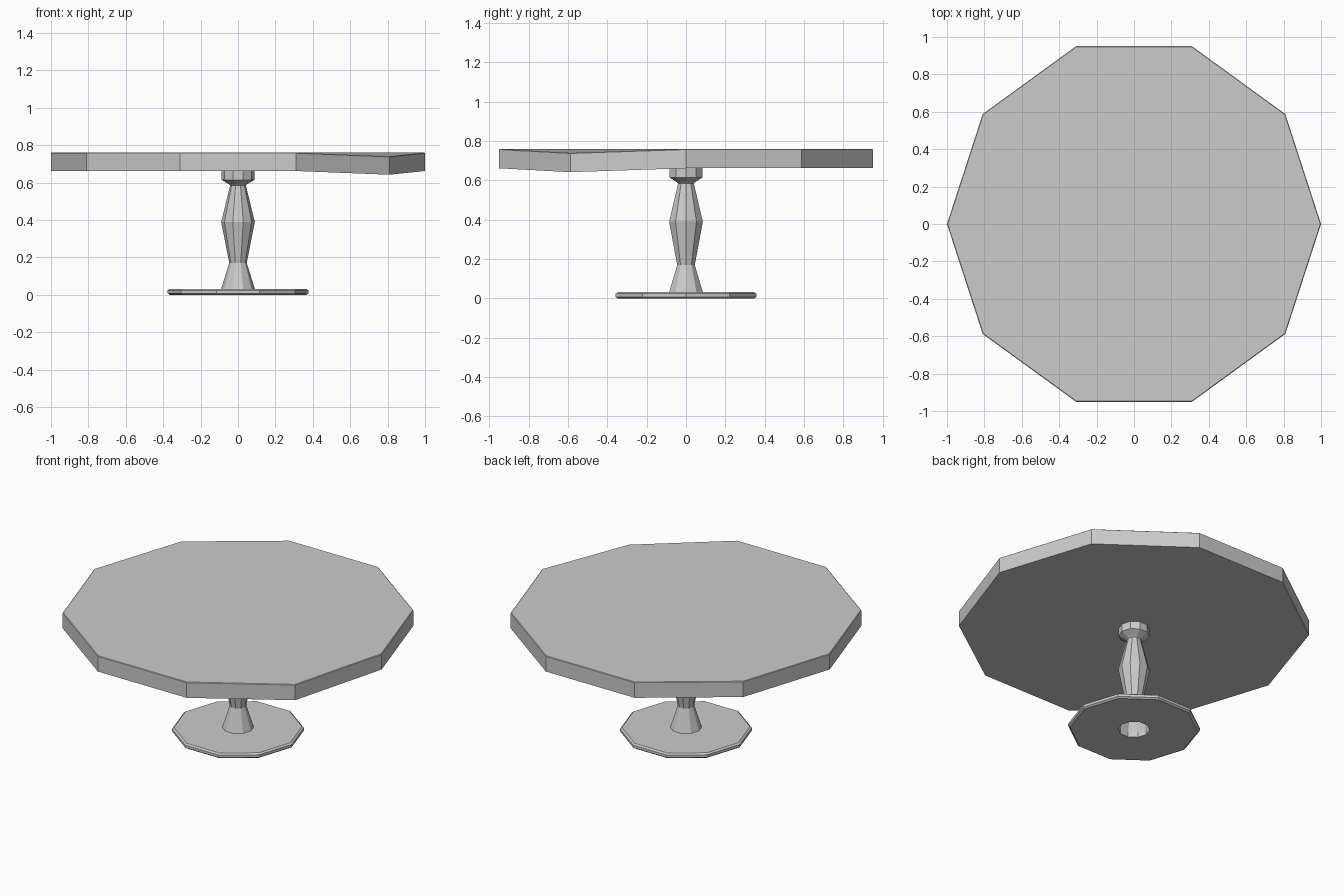
import bpy, bmesh
from math import cos, sin, pi

if "Cube" in bpy.data.objects:
    bpy.data.objects.remove(bpy.data.objects["Cube"])

SIDES = 10


def revolve(name, profile, cap_ends=False):
    """Ten-sided lathe of (radius, height) points around z."""
    bm = bmesh.new()
    rings = [[bm.verts.new((r * cos(2 * pi * i / SIDES), r * sin(2 * pi * i / SIDES), z))
              for i in range(SIDES)] for r, z in profile]
    for a, b in zip(rings, rings[1:]):
        for i in range(SIDES):
            j = (i + 1) % SIDES
            bm.faces.new((a[i], a[j], b[j], b[i]))
    if cap_ends:
        bm.faces.new(rings[0][::-1])
        bm.faces.new(rings[-1])
    mesh = bpy.data.meshes.new(name)
    bm.to_mesh(mesh)
    bm.free()
    obj = bpy.data.objects.new(name, mesh)
    bpy.context.collection.objects.link(obj)
    return obj


# Table top, with its front right corner sagging slightly
top = revolve("table_top", [(1, 0.662), (1, 0.757), (0.996, 0.76)], cap_ends=True)
for v in top.data.vertices:
    if v.co.x > 0.75 and -0.7 < v.co.y < -0.5:
        v.co.z -= 0.02

# Flat foot with softened rim, open in the middle underneath
revolve("foot_plate", [(0.09, 0), (0.365, 0), (0.376, 0.008), (0.376, 0.024),
                       (0.365, 0.032), (0.09, 0.032)])

# Hollow turned pedestal
revolve("pedestal", [(0.09, 0), (0.09, 0.032), (0.047, 0.17), (0.09, 0.39),
                     (0.042, 0.585), (0.05, 0.592), (0.088, 0.615), (0.088, 0.663)])
